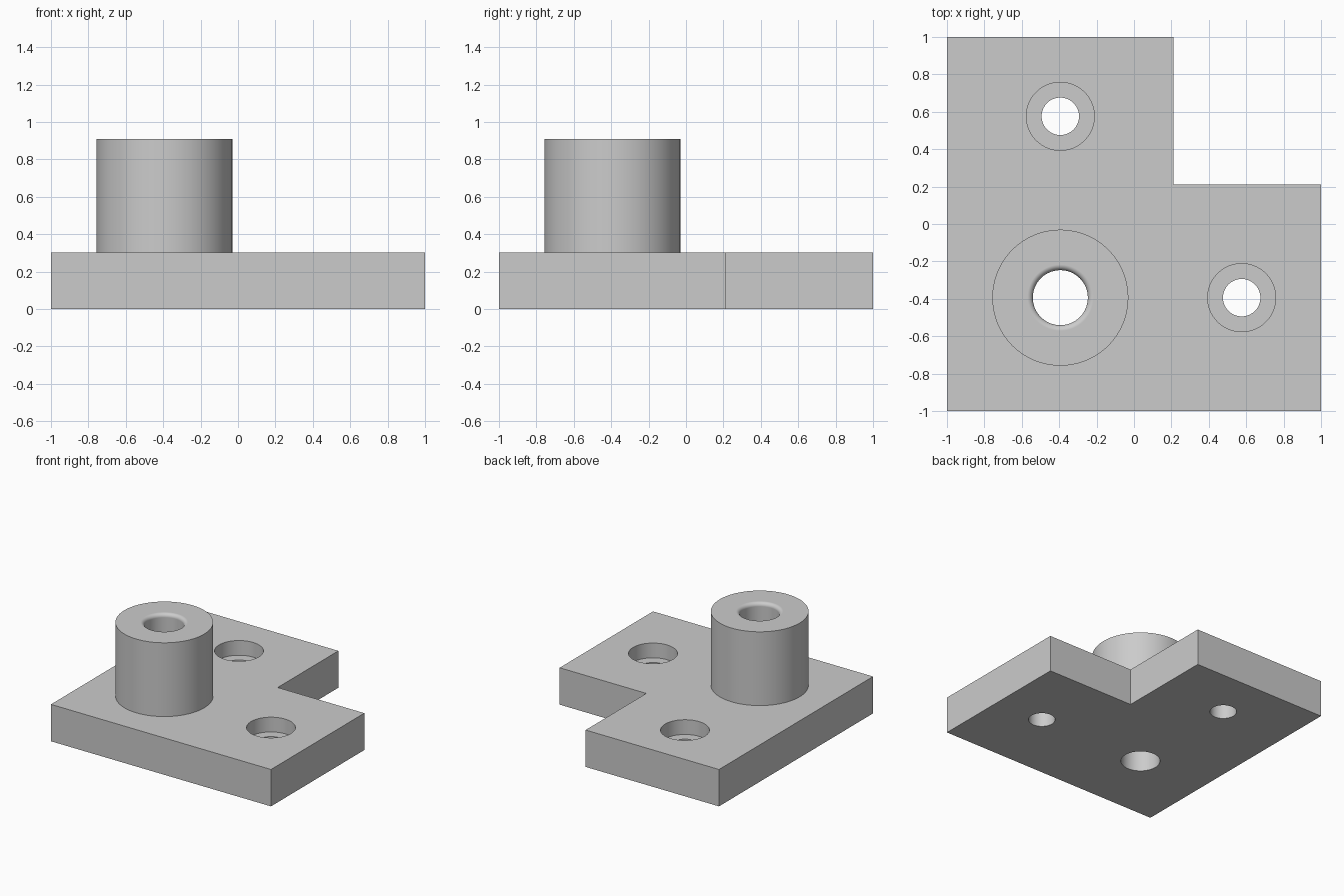
import bpy, bmesh, math

cube = bpy.data.objects.get("Cube")
if cube:
    bpy.data.objects.remove(cube, do_unlink=True)

U = 2 / 33            # design unit: the plate is 33 units square
PLATE, TOP = 5 * U, 15 * U
CORNER = 20 * U - 1   # inner corner of the L shape
NEAR, FAR = 10 * U - 1, 26 * U - 1
BORE, FILLET = 0.147, 0.03

grey = bpy.data.materials.new("plain grey")
grey.use_nodes = True
grey.diffuse_color = (0.6, 0.6, 0.6, 1)
grey.node_tree.nodes["Principled BSDF"].inputs["Base Color"].default_value = (0.6, 0.6, 0.6, 1)


def make_object(name, bm):
    bmesh.ops.recalc_face_normals(bm, faces=bm.faces)
    mesh = bpy.data.meshes.new(name)
    bm.to_mesh(mesh)
    bm.free()
    mesh.materials.append(grey)
    obj = bpy.data.objects.new(name, mesh)
    bpy.context.collection.objects.link(obj)
    return obj


def turned(name, x, y, profile, steps=96):
    """Closed solid of revolution from (radius, height) points."""
    bm = bmesh.new()
    rings = []
    for r, z in profile:
        rings.append([bm.verts.new((x + r * math.cos(math.tau * i / steps),
                                    y + r * math.sin(math.tau * i / steps), z))
                      for i in range(steps)])
    for low, high in zip(rings, rings[1:]):
        for i in range(steps):
            j = (i + 1) % steps
            bm.faces.new((low[i], low[j], high[j], high[i]))
    bm.faces.new(rings[0])
    bm.faces.new(rings[-1])
    return make_object(name, bm)


def combine(target, tool, operation):
    mod = target.modifiers.new(tool.name, 'BOOLEAN')
    mod.operation = operation
    mod.solver = 'EXACT'
    mod.object = tool
    bpy.context.view_layer.objects.active = target
    bpy.ops.object.modifier_apply(modifier=mod.name)
    bpy.data.objects.remove(tool, do_unlink=True)


# L-shaped plate
bm = bmesh.new()
outline = [(-1, -1), (1, -1), (1, CORNER), (CORNER, CORNER), (CORNER, 1), (-1, 1)]
base = bm.faces.new([bm.verts.new((x, y, 0)) for x, y in outline])
sides = bmesh.ops.extrude_face_region(bm, geom=[base], use_keep_orig=True)
bmesh.ops.translate(bm, vec=(0, 0, PLATE),
                    verts=[v for v in sides["geom"] if isinstance(v, bmesh.types.BMVert)])
bracket = make_object("mounting_bracket", bm)

# Round boss
boss = turned("boss", NEAR, NEAR, [(6 * U, PLATE / 2), (6 * U, TOP)])
combine(bracket, boss, 'UNION')

# Through bore with a rounded mouth
mouth = []
for i in range(9):
    a = math.pi / 2 * i / 8
    mouth.append((BORE + FILLET * (1 - math.cos(a)), TOP - FILLET * (1 - math.sin(a))))
bore = turned("bore", NEAR, NEAR,
              [(BORE, -0.1)] + mouth + [(BORE + FILLET, TOP + 0.1)])
combine(bracket, bore, 'DIFFERENCE')

# Counterbored screw holes
for x, y in ((NEAR, FAR), (FAR, NEAR)):
    hole = turned("screw_hole", x, y, [(0.1, -0.1), (0.1, 3 * U),
                                       (3 * U, 3 * U), (3 * U, PLATE + 0.1)])
    combine(bracket, hole, 'DIFFERENCE')

# Smooth round walls, crisp edges, level flat faces
bpy.ops.object.select_all(action='DESELECT')
bracket.select_set(True)
bpy.context.view_layer.objects.active = bracket
bpy.ops.object.shade_smooth_by_angle(angle=math.radians(30))
weighted = bracket.modifiers.new("flat_face_normals", 'WEIGHTED_NORMAL')
weighted.keep_sharp = True
